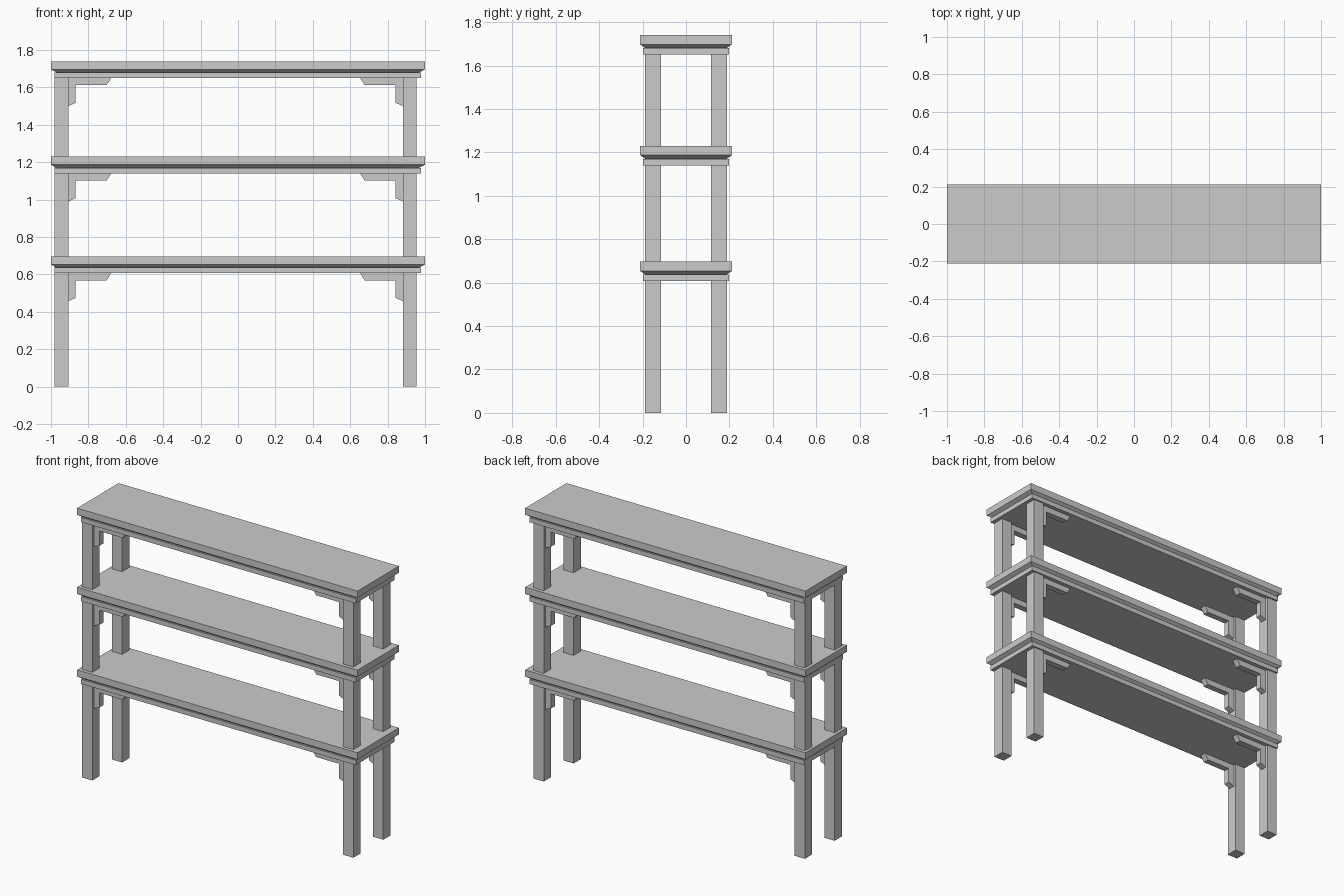
import bpy, bmesh

if "Cube" in bpy.data.objects:
    bpy.data.objects.remove(bpy.data.objects["Cube"])

SHELF_TOPS = (0.697, 1.23, 1.74)
CX = -0.0125          # legs sit very slightly left of centre


def make_object(name, bm):
    bmesh.ops.recalc_face_normals(bm, faces=bm.faces)
    mesh = bpy.data.meshes.new(name)
    bm.to_mesh(mesh)
    bm.free()
    ob = bpy.data.objects.new(name, mesh)
    bpy.context.collection.objects.link(ob)
    return ob


def stacked_rects(name, levels):
    """Solid skinned through rectangles (x0, x1, half depth, z)."""
    bm = bmesh.new()
    rings = [[bm.verts.new(p) for p in ((a, -d, z), (b, -d, z), (b, d, z), (a, d, z))]
             for a, b, d, z in levels]
    for lo, hi in zip(rings, rings[1:]):
        for i in range(4):
            j = (i + 1) % 4
            bm.faces.new((lo[i], lo[j], hi[j], hi[i]))
    bm.faces.new(rings[0])
    bm.faces.new(rings[-1])
    return make_object(name, bm)


def extruded(name, profile, y0, y1):
    """Extrude an xz profile along y."""
    bm = bmesh.new()
    face = bm.faces.new([bm.verts.new((x, y0, z)) for x, z in profile])
    out = bmesh.ops.extrude_face_region(bm, geom=[face])
    verts = [v for v in out["geom"] if isinstance(v, bmesh.types.BMVert)]
    bmesh.ops.translate(bm, verts=verts, vec=(0, y1 - y0, 0))
    return make_object(name, bm)


# Shelves: slab, chamfered underside and lower moulding band
for n, top in enumerate(SHELF_TOPS):
    stacked_rects(f"shelf_{n + 1}", [
        (-0.982, 0.979, 0.198, top - 0.09),
        (-0.982, 0.979, 0.198, top - 0.06),
        (-0.97, 0.967, 0.187, top - 0.06),
        (-1.0, 1.0, 0.211, top - 0.043),
        (-1.0, 1.0, 0.211, top)])

# Legs and corner brackets, mirrored to the four corners
for sx, side in ((-1, "left"), (1, "right")):
    for sy, end in ((-1, "front"), (1, "back")):
        yc = sy * 0.152
        leg = [(CX + sx * x, z) for x, z in
               ((0.895, 0), (0.968, 0), (0.968, 1.655), (0.895, 1.655))]
        extruded(f"{end}_{side}_leg", leg, yc - 0.037, yc + 0.037)
        for n, top in enumerate(SHELF_TOPS):
            b = top - 0.09
            bracket = [(CX + sx * x, b + z) for x, z in
                       ((0.896, 0.002), (0.664, 0.002), (0.69, -0.038),
                        (0.855, -0.038), (0.855, -0.132), (0.896, -0.15))]
            extruded(f"{end}_{side}_bracket_{n + 1}", bracket, yc - 0.02, yc + 0.02)
